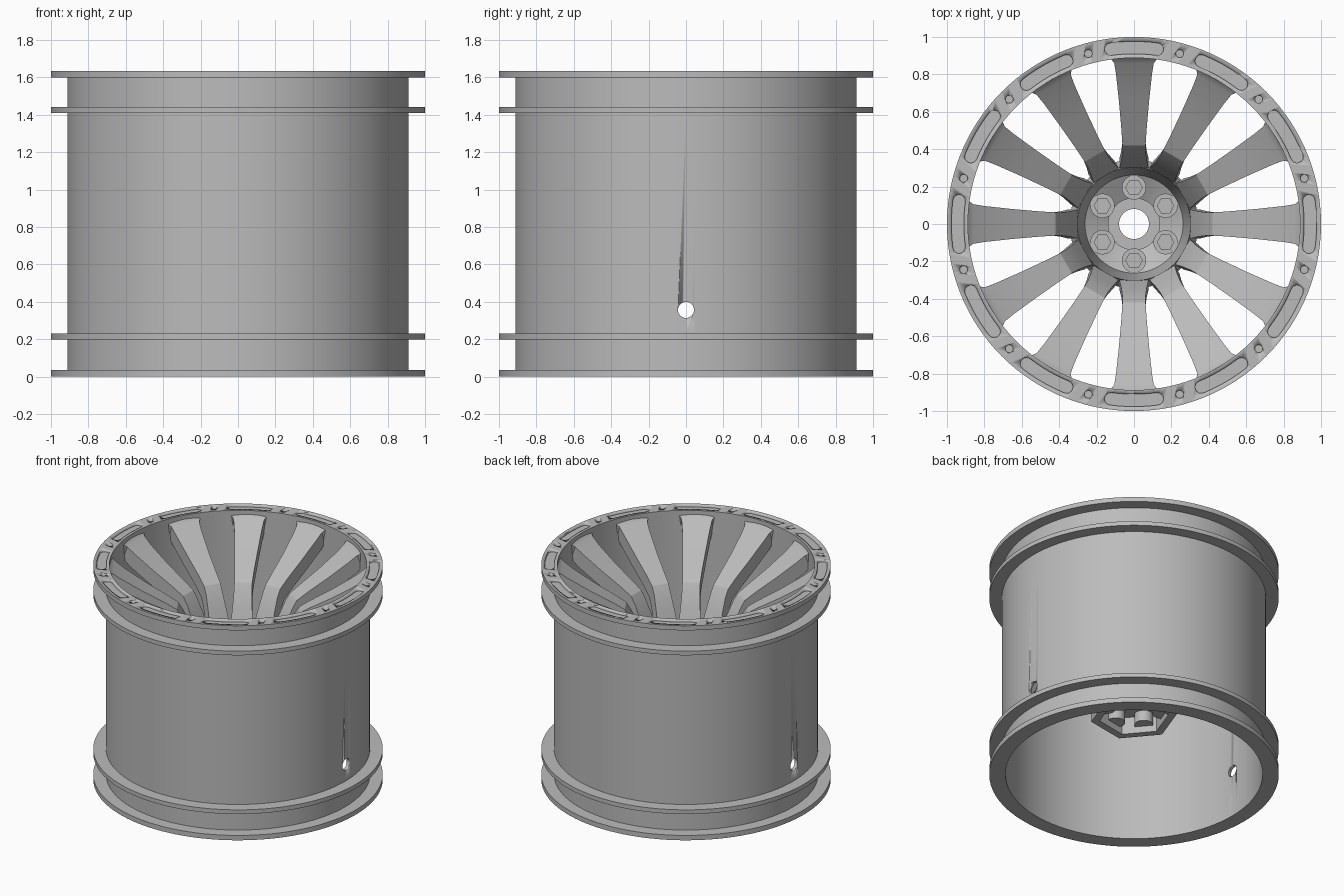
import bpy, bmesh
from math import sin, cos, pi, radians, tau

if "Cube" in bpy.data.objects:
    bpy.data.objects.remove(bpy.data.objects["Cube"])

metal = bpy.data.materials.new("satin_grey")
metal.use_nodes = True
GREY = (0.5, 0.5, 0.5, 1)
metal.diffuse_color = GREY
metal.node_tree.nodes["Principled BSDF"].inputs["Base Color"].default_value = GREY


def finish(name, bm, angle=25):
    bmesh.ops.recalc_face_normals(bm, faces=bm.faces)
    mesh = bpy.data.meshes.new(name)
    bm.to_mesh(mesh)
    bm.free()
    mesh.materials.append(metal)
    ob = bpy.data.objects.new(name, mesh)
    bpy.context.collection.objects.link(ob)
    bpy.ops.object.select_all(action='DESELECT')
    ob.select_set(True)
    bpy.context.view_layer.objects.active = ob
    bpy.ops.object.shade_smooth_by_angle(angle=radians(angle))
    return ob


def add_lathe(bm, profile, steps, phase=0, x=0, y=0):
    """Spin a closed (radius, height) profile about a vertical axis."""
    rings = []
    for i in range(steps):
        a = phase + tau * i / steps
        rings.append([bm.verts.new((x + r * cos(a), y + r * sin(a), z)) for r, z in profile])
    n = len(profile)
    for i in range(steps):
        a, b = rings[i], rings[(i + 1) % steps]
        for j in range(n):
            k = (j + 1) % n
            bm.faces.new((a[j], b[j], b[k], a[k]))


def add_prism(bm, outline, z0, z1):
    low = [bm.verts.new((x, y, z0)) for x, y in outline]
    high = [bm.verts.new((x, y, z1)) for x, y in outline]
    bm.faces.new(low)
    bm.faces.new(high)
    for i in range(len(low)):
        k = (i + 1) % len(low)
        bm.faces.new((low[i], low[k], high[k], high[i]))


def circle(x, y, r, steps, phase=0):
    return [(x + r * cos(phase + tau * i / steps), y + r * sin(phase + tau * i / steps))
            for i in range(steps)]


def cut(target, cutter):
    cutter.hide_render = True
    mod = target.modifiers.new("cut", 'BOOLEAN')
    mod.operation = 'DIFFERENCE'
    mod.solver = 'EXACT'
    mod.object = cutter
    bpy.ops.object.select_all(action='DESELECT')
    target.select_set(True)
    bpy.context.view_layer.objects.active = target
    bpy.ops.object.modifier_apply(modifier=mod.name)
    bpy.data.objects.remove(cutter)


# Barrel with four flanges
TOP, WALL, INNER = 1.635, 0.912, 0.888
profile = [(INNER, 0)]
for low, high in ((0, 0.037), (0.2, 0.232), (1.41, 1.442), (1.6, TOP)):
    if low:
        profile.append((WALL, low))
    profile += [(1, low), (1, high)]
    if high < TOP:
        profile.append((WALL, high))
profile.append((INNER, TOP))
bm = bmesh.new()
add_lathe(bm, profile, 120)
barrel = finish("rim_barrel", bm)

# Slots and small holes sunk in the top flange
bm = bmesh.new()
MID, HALF, LENGTH = 0.943, 0.033, 0.125
for i in range(12):
    a = tau * i / 12
    pts = []
    for side in (1, -1):
        for j in range(9):
            t = -pi / 2 + pi * j / 8
            pts.append((side * (LENGTH + HALF * cos(t)), side * HALF * sin(t)))
        pts += [(side * u, side * HALF) for u in (0.08, 0.04, 0, -0.04, -0.08)]
    add_prism(bm, [((MID + v) * cos(a + u / MID), (MID + v) * sin(a + u / MID))
                   for u, v in pts], TOP - 0.015, TOP + 0.05)
    b = a + pi / 12
    add_prism(bm, circle(MID * cos(b), MID * sin(b), 0.021, 16), TOP - 0.02, TOP + 0.05)
cut(barrel, finish("flange_pocket_cutter", bm))

# Vent holes on both sides
bm = bmesh.new()
add_prism(bm, circle(0, 0, 0.043, 24), -1.5, 1.5)
for v in bm.verts:
    v.co = (v.co.z, v.co.x, v.co.y + 0.357)
cut(barrel, finish("vent_hole_cutter", bm))

# Twelve spokes: rows of radius, height and half width
rows = [(0.892, 1.61, 0.15), (0.88, 1.595, 0.122), (0.86, 1.58, 0.106), (0.8, 1.535, 0.096),
        (0.65, 1.44, 0.08), (0.5, 1.355, 0.067), (0.42, 1.305, 0.062), (0.385, 1.25, 0.062),
        (0.34, 1.15, 0.068), (0.3, 1.04, 0.078)]
bm = bmesh.new()
for i in range(12):
    a = tau * i / 12
    sections = []
    for r, z, w in rows:
        low = min(r + 0.05, 0.895)
        sections.append([bm.verts.new((q * cos(a) - s * sin(a), q * sin(a) + s * cos(a), h))
                         for q, s, h in ((r, w, z), (r, -w, z), (low, -w, z - 0.1), (low, w, z - 0.1))])
    for s, t in zip(sections, sections[1:]):
        for j in range(4):
            k = (j + 1) % 4
            bm.faces.new((s[j], s[k], t[k], t[j]))
    bm.faces.new(sections[0])
    bm.faces.new(sections[-1])
finish("spokes", bm)

# Deep hub cup where the spokes merge
bm = bmesh.new()
add_lathe(bm, [(0.303, 1.045), (0.262, 0.71), (0.14, 0.64), (0.14, 0.68), (0.08, 0.68),
               (0.08, 0.58), (0.28, 0.58), (0.31, 0.7), (0.345, 0.95)], 72)
finish("hub_cup", bm)

# Hexagonal drive socket beneath the hub
bm = bmesh.new()
add_lathe(bm, [(0.3, 0.45), (0.3, 0.585), (0.24, 0.585), (0.24, 0.45)], 6, radians(10))
finish("drive_socket", bm)

# Six bolt bosses and hexagonal bolt heads
bosses, bolts = bmesh.new(), bmesh.new()
for i in range(6):
    a = pi / 6 + tau * i / 6
    x, y = 0.195 * cos(a), 0.195 * sin(a)
    add_prism(bosses, circle(x, y, 0.065, 32), 0.5, 0.715)
    add_prism(bolts, circle(x, y, 0.047, 6), 0.7, 0.75)
finish("bolt_bosses", bosses)
finish("bolt_heads", bolts)
